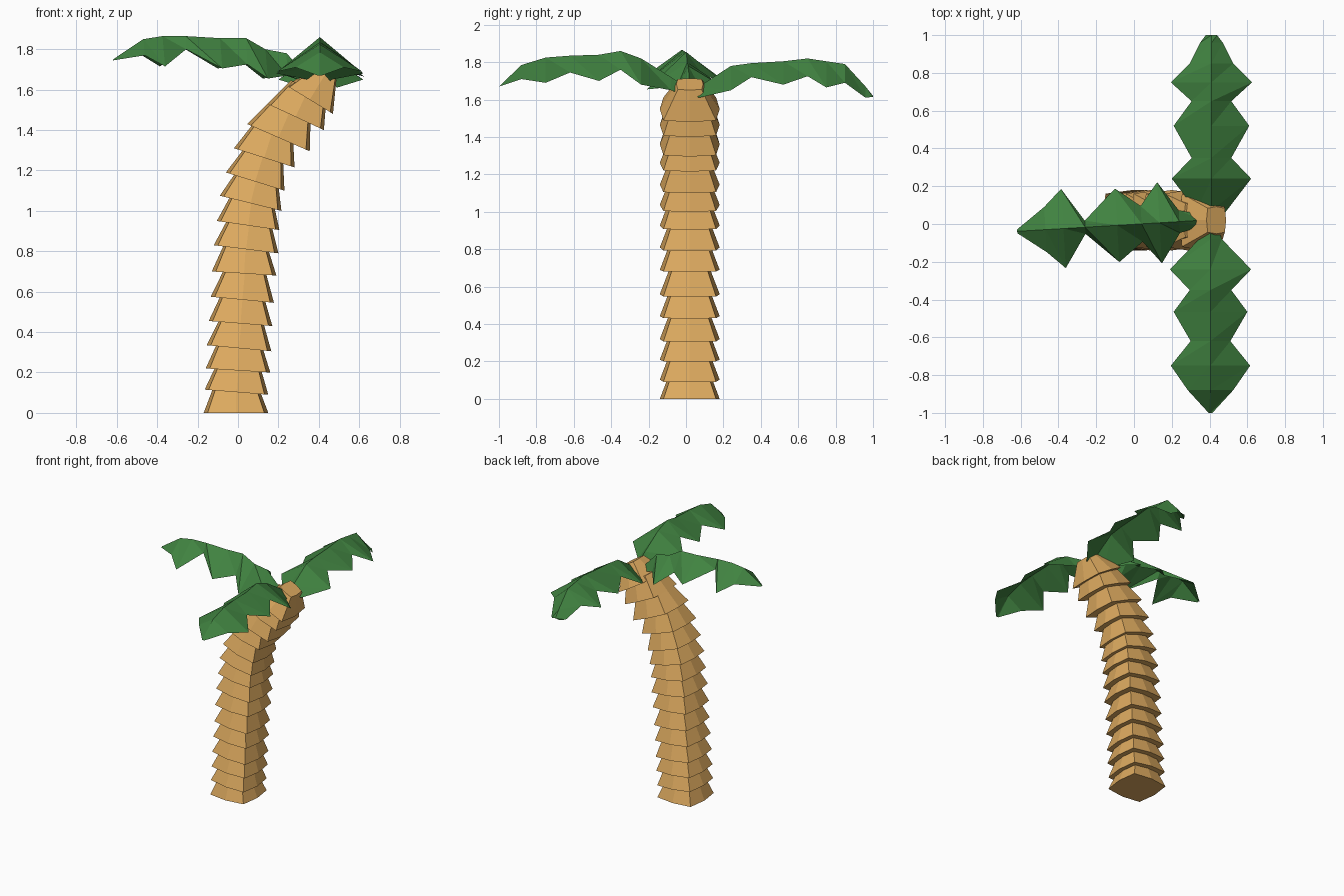
import bpy
from mathutils import Vector


def material(name, rgb):
    m = bpy.data.materials.new(name)
    m.diffuse_color = (*rgb, 1)
    return m


BARK = material("bark tan", (0.72, 0.40, 0.115))
GREEN = material("leaf green", (0.052, 0.225, 0.052))


def add_mesh(name, verts, faces, mat):
    me = bpy.data.meshes.new(name)
    me.from_pydata(verts, [], faces)
    me.materials.append(mat)
    me.update()
    ob = bpy.data.objects.new(name, me)
    bpy.context.collection.objects.link(ob)
    return ob


# Trunk: stacked flaring collars; each row is the left and right rim (x, z)
RIMS = [
    (-.17, 0, .15, 0), (-.165, .115, .15, .09), (-.16, .22, .16, .20),
    (-.155, .335, .165, .305), (-.145, .455, .17, .43), (-.135, .575, .178, .545),
    (-.13, .70, .19, .68), (-.12, .83, .20, .79), (-.105, .95, .205, .905),
    (-.09, 1.075, .215, 1.00), (-.06, 1.19, .23, 1.10), (-.02, 1.31, .28, 1.215),
    (.045, 1.43, .355, 1.295), (.145, 1.53, .425, 1.40), (.24, 1.62, .47, 1.48),
]
# Slightly bulging square cross-section
SECTION = [(1, 0), (.88, .88), (0, 1), (-.88, .88), (-1, 0), (-.88, -.88), (0, -1), (.88, -.88)]

for i, (lx, lz, rx, rz) in enumerate(RIMS):
    left, right = Vector((lx, .02, lz)), Vector((rx, .02, rz))
    centre, u = (left + right) / 2, (right - left) / 2
    axis = Vector((-u.z, 0, u.x)).normalized()
    last = i == len(RIMS) - 1
    verts = []
    for height, scale in ((0, 1), (.155, .45 if last else .63)):
        for a, b in SECTION:
            verts.append(centre + axis * height + (u * a + Vector((0, .16 * b, 0))) * scale)
    faces = [(k, (k + 1) % 8, 8 + (k + 1) % 8, 8 + k) for k in range(8)]
    faces += [tuple(range(7, -1, -1)), tuple(range(8, 16))]
    add_mesh(f"trunk_collar_{i + 1}", verts, faces, BARK)


def leaf(name, origin, direction, stations):
    """Ridged leaf; stations are (distance, ridge z, half width, edge z)."""
    d = Vector((*direction, 0)).normalized()
    side = Vector((-d.y, d.x, 0))
    verts, faces = [], []
    for dist, ridge, half, edge in stations:
        p = Vector((*origin, 0)) + d * dist
        for w, z in ((half, edge), (0, ridge), (-half, edge)):
            verts.append(p + side * w + Vector((0, 0, z)))
    for k in range(len(stations) - 1):
        a, b = 3 * k, 3 * k + 3
        for j in (0, 1):
            # triangles run from the ridge so the folds stay sharp
            faces += [(a + j, a + j + 1, b + j + 1), (a + j, b + j + 1, b + j)]
    add_mesh(name, verts, faces, GREEN)


leaf("back_leaf", (.41, 0), (0, 1), [
    (-.02, 1.67, .02, 1.66), (.07, 1.67, .08, 1.61), (.24, 1.78, .21, 1.65),
    (.35, 1.795, .105, 1.72), (.52, 1.805, .20, 1.68), (.65, 1.82, .105, 1.725),
    (.75, 1.805, .215, 1.665), (.85, 1.79, .115, 1.69), (.96, 1.67, .06, 1.61),
    (1.0, 1.62, .03, 1.615)])

leaf("front_leaf", (.405, 0), (0, -1), [
    (-.03, 1.65, .02, 1.61), (.08, 1.72, .06, 1.65), (.24, 1.82, .215, 1.68),
    (.35, 1.86, .11, 1.76), (.465, 1.84, .195, 1.70), (.62, 1.835, .105, 1.745),
    (.75, 1.825, .21, 1.69), (.88, 1.785, .12, 1.71), (1.0, 1.67, .01, 1.67)])

leaf("left_leaf", (.36, .02), (-1, -.06), [
    (0, 1.65, .03, 1.63), (.12, 1.78, .06, 1.67), (.225, 1.80, .215, 1.655),
    (.32, 1.855, .095, 1.725), (.45, 1.855, .195, 1.705), (.62, 1.865, .035, 1.80),
    (.735, 1.865, .21, 1.715), (.83, 1.85, .12, 1.77), (.98, 1.75, .01, 1.745)])
